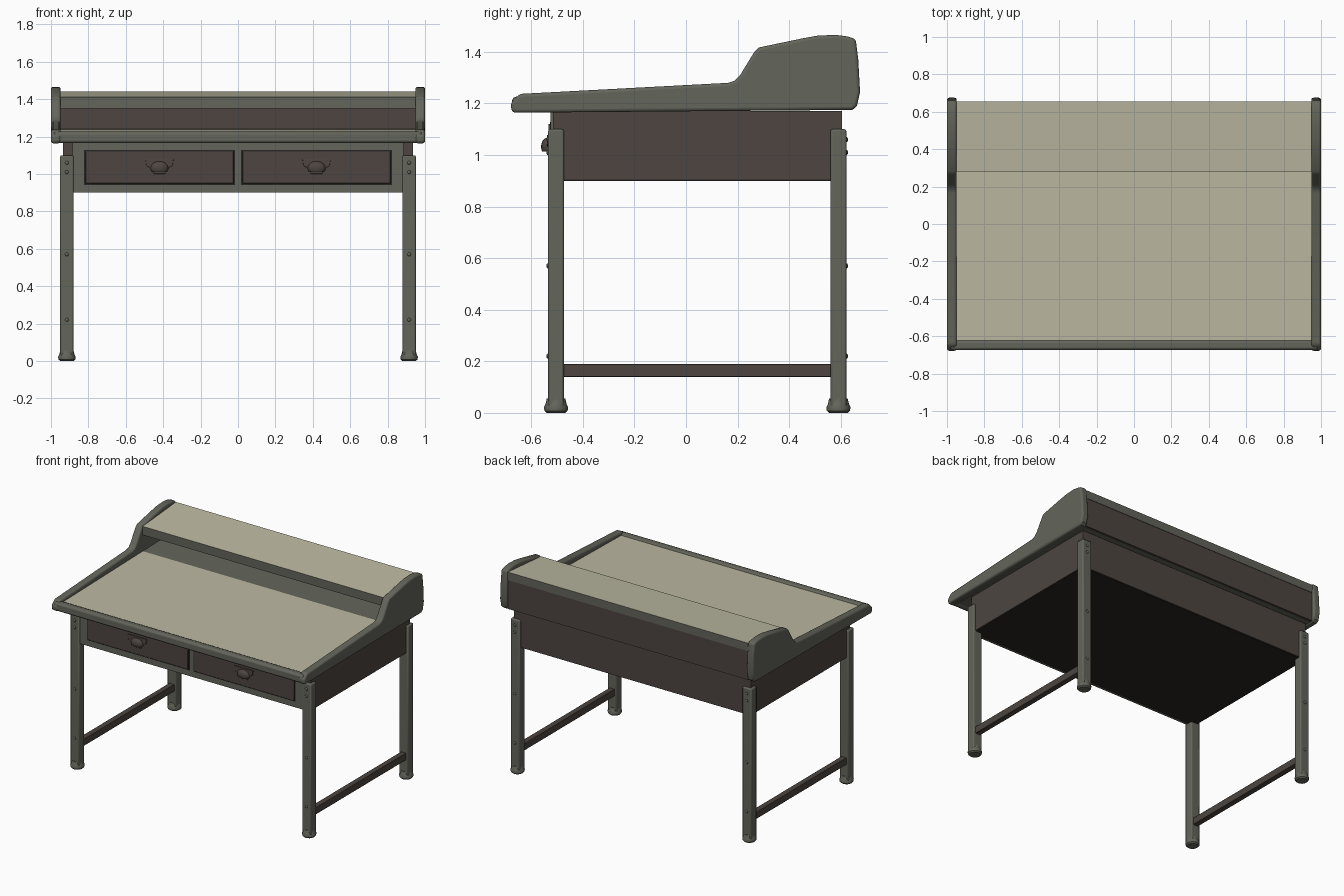
import bpy, bmesh, math
from mathutils import Vector

cube = bpy.data.objects.get("Cube")
if cube:
    bpy.data.objects.remove(cube, do_unlink=True)


def material(name, rgb):
    m = bpy.data.materials.new(name)
    m.use_nodes = True
    m.diffuse_color = (*rgb, 1)
    m.node_tree.nodes["Principled BSDF"].inputs["Base Color"].default_value = (*rgb, 1)
    return m


CREAM = material("cream surface", (0.50, 0.48, 0.36))
GREY = material("olive grey frame", (0.125, 0.128, 0.102))
BROWN = material("dark brown wood", (0.075, 0.06, 0.052))
DARK = material("dark gap", (0.02, 0.018, 0.016))


def finish(name, bm, mats, bevel=0, segments=2):
    bmesh.ops.recalc_face_normals(bm, faces=bm.faces)
    me = bpy.data.meshes.new(name)
    bm.to_mesh(me)
    bm.free()
    ob = bpy.data.objects.new(name, me)
    bpy.context.collection.objects.link(ob)
    for m in mats:
        me.materials.append(m)
    if bevel:
        mod = ob.modifiers.new("soft edges", "BEVEL")
        mod.width, mod.segments = bevel, segments
        mod.limit_method = "ANGLE"
        mod.angle_limit = math.radians(40)
    bpy.context.view_layer.objects.active = ob
    for other in bpy.context.selected_objects:
        other.select_set(False)
    ob.select_set(True)
    bpy.ops.object.shade_smooth_by_angle(angle=math.radians(35))
    return ob


def box(name, x, y, z, mat, bevel=0):
    bm = bmesh.new()
    bmesh.ops.create_cube(bm, size=1)
    for v in bm.verts:
        v.co = Vector([lo + (c + 0.5) * (hi - lo) for c, (lo, hi) in zip(v.co, (x, y, z))])
    return finish(name, bm, [mat], bevel)


def prism(name, outline, axis, lo, hi, mats, bevel=0, segments=2):
    """Extrude an outline along x (outline in y,z) or along y (outline in x,z)."""
    bm = bmesh.new()
    place = (lambda a, b: (lo, a, b)) if axis == 0 else (lambda a, b: (a, lo, b))
    face = bm.faces.new([bm.verts.new(place(a, b)) for a, b in outline])
    ext = bmesh.ops.extrude_face_region(bm, geom=[face])
    shift = Vector((hi - lo, 0, 0)) if axis == 0 else Vector((0, hi - lo, 0))
    bmesh.ops.translate(bm, vec=shift, verts=[g for g in ext["geom"] if isinstance(g, bmesh.types.BMVert)])
    return finish(name, bm, mats, bevel, segments)


def paint_top(ob, index):
    for p in ob.data.polygons:
        if p.normal.z > 0.9:
            p.material_index = index


def lathe(name, profile, centre, mat, sides=16):
    """Stack of rings given as (radius, height)."""
    bm = bmesh.new()
    rings = []
    for r, z in profile:
        rings.append([bm.verts.new((centre[0] + r * math.cos(math.tau * i / sides),
                                    centre[1] + r * math.sin(math.tau * i / sides), z)) for i in range(sides)])
    for a, b in zip(rings, rings[1:]):
        for i in range(sides):
            j = (i + 1) % sides
            bm.faces.new((a[i], a[j], b[j], b[i]))
    bm.faces.new(rings[0])
    bm.faces.new(rings[-1])
    return finish(name, bm, [mat])


def stud(name, centre, radius=0.01, direction=1):
    bm = bmesh.new()
    bmesh.ops.create_uvsphere(bm, u_segments=10, v_segments=6, radius=radius)
    bmesh.ops.scale(bm, vec=(1, 0.7, 1), verts=bm.verts)
    bmesh.ops.translate(bm, vec=centre, verts=bm.verts)
    finish(name, bm, [GREY])


# Case with drawers
box("case", (-0.935, 0.935), (-0.515, 0.605), (0.905, 1.17), BROWN)
box("case_underside", (-0.93, 0.93), (-0.51, 0.60), (0.90, 0.905), DARK)
box("front_frame", (-0.885, 0.885), (-0.525, -0.50), (0.90, 1.167), GREY)

for side, label in ((-1, "right"), (1, "left")):
    mid = side * 0.42
    box(label + "_drawer_gap", (mid - 0.403, mid + 0.403), (-0.527, -0.52), (0.941, 1.129), DARK)
    box(label + "_drawer", (mid - 0.395, mid + 0.395), (-0.533, -0.52), (0.949, 1.121), BROWN, 0.003)
    # Cup pull: shaped backplate and bulging half cup
    half = [(0.03, 1.0), (0.042, 1.03), (0.07, 1.043), (0.075, 1.078)]
    plate = [(mid + a, b) for a, b in half] + [(mid - a, b) for a, b in reversed(half)]
    prism(label + "_pull_plate", plate, 1, -0.539, -0.53, [BROWN], 0.002)
    bm = bmesh.new()
    bmesh.ops.create_uvsphere(bm, u_segments=20, v_segments=12, radius=1)
    cut = bmesh.ops.bisect_plane(bm, geom=bm.verts[:] + bm.edges[:] + bm.faces[:],
                                 plane_co=(0, 0, -0.5), plane_no=(0, 0, -1), clear_outer=True)
    bmesh.ops.scale(bm, vec=(0.048, 0.026, 0.036), verts=bm.verts)
    bmesh.ops.translate(bm, vec=(mid, -0.536, 1.032), verts=bm.verts)
    finish(label + "_pull_cup", bm, [BROWN])

    # Legs, feet and studs
    x = side * 0.915
    for y0, y1, end in ((-0.535, -0.473, "front"), (0.56, 0.622, "back")):
        name = label + "_" + end
        yc = (y0 + y1) / 2
        box(name + "_leg", (x - 0.036, x + 0.036), (y0, y1), (0.02, 1.10), GREY, 0.008)
        lathe(name + "_foot", [(0.036, 0), (0.045, 0.008), (0.047, 0.022), (0.041, 0.034), (0.036, 0.055)],
              (x, yc), GREY)
        face_y = y0 if end == "front" else y1
        for z in (0.22, 0.57, 1.01, 1.06):
            stud(name + "_stud", (x, face_y, z))

    # Low side stretcher
    box(label + "_stretcher", (x - 0.02, x + 0.02), (-0.48, 0.57), (0.14, 0.19), BROWN, 0.003)

    # Raised side panel with the stepped gallery end
    outline = [(-0.665, 1.164), (-0.678, 1.172), (-0.678, 1.205), (-0.645, 1.237), (0.165, 1.28), (0.19, 1.289),
               (0.21, 1.31), (0.265, 1.40), (0.282, 1.417), (0.45, 1.452), (0.51, 1.463), (0.58, 1.466),
               (0.625, 1.46), (0.658, 1.45), (0.668, 1.37), (0.675, 1.245), (0.663, 1.19), (0.645, 1.175)]
    lo, hi = sorted((side * 0.948, side * 1.0))
    prism(label + "_side_panel", outline, 0, lo, hi, [GREY], 0.012, 3)

# Worktop: cream writing surface, grey strip under the shelf
prism("writing_surface", [(-0.64, 1.167), (0.28, 1.172), (0.28, 1.234), (-0.64, 1.215)], 0, -0.95, 0.95, [GREY, CREAM])
paint_top(bpy.data.objects["writing_surface"], 1)
prism("shelf_floor", [(0.28, 1.172), (0.64, 1.176), (0.64, 1.243), (0.28, 1.234)], 0, -0.95, 0.95, [GREY])
box("front_rim", (-0.985, 0.985), (-0.674, -0.622), (1.165, 1.226), GREY, 0.014)

# Gallery shelf
shelf = prism("gallery_shelf", [(0.28, 1.35), (0.655, 1.385), (0.655, 1.442), (0.28, 1.411)], 0, -0.95, 0.95, [GREY, CREAM])
paint_top(shelf, 1)
box("gallery_inner_back", (-0.95, 0.95), (0.49, 0.51), (1.235, 1.38), BROWN)
box("gallery_outer_back", (-0.95, 0.95), (0.635, 0.652), (1.178, 1.39), BROWN)
